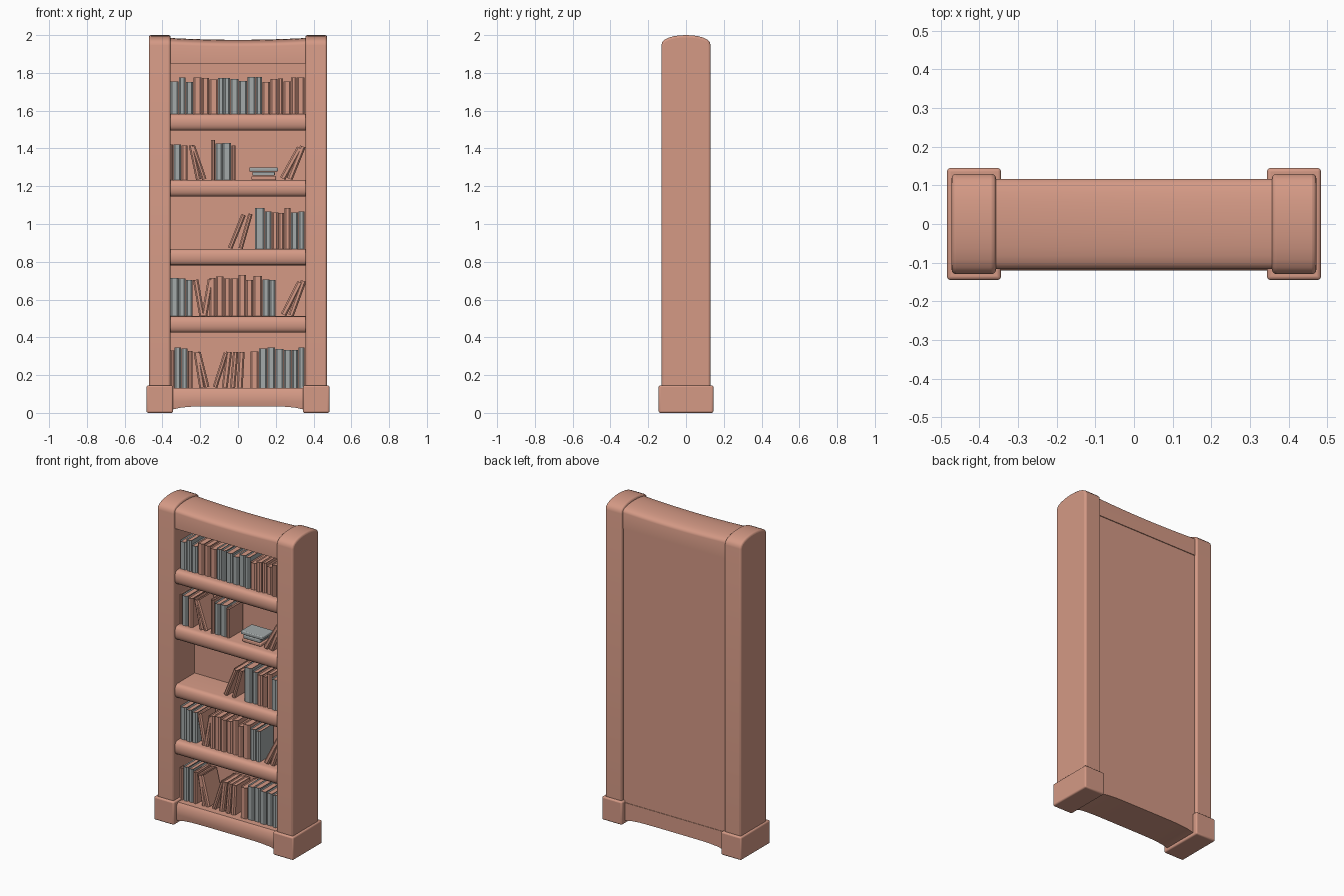
import bpy, bmesh, math, random
from mathutils import Matrix, Vector

if "Cube" in bpy.data.objects:
    bpy.data.objects.remove(bpy.data.objects["Cube"])

random.seed(4)


def material(name, rgb):
    m = bpy.data.materials.new(name)
    m.diffuse_color = (*rgb, 1)
    m.use_nodes = True
    m.node_tree.nodes["Principled BSDF"].inputs["Base Color"].default_value = m.diffuse_color
    return m


CLAY = material("clay", (0.66, 0.32, 0.235))
GREY = material("grey", (0.37, 0.40, 0.40))


def finish(name, bm, bevel=0.0):
    bmesh.ops.recalc_face_normals(bm, faces=bm.faces)
    me = bpy.data.meshes.new(name)
    bm.to_mesh(me)
    bm.free()
    ob = bpy.data.objects.new(name, me)
    bpy.context.collection.objects.link(ob)
    me.materials.append(CLAY)
    me.materials.append(GREY)
    if bevel:
        mod = ob.modifiers.new("soft edges", 'BEVEL')
        mod.width, mod.segments, mod.limit_method = bevel, 3, 'ANGLE'
        mod.angle_limit = math.radians(40)
    bpy.ops.object.select_all(action='DESELECT')
    bpy.context.view_layer.objects.active = ob
    ob.select_set(True)
    bpy.ops.object.shade_smooth_by_angle(angle=math.radians(40))
    return ob


def box(name, x, y, z, bevel=0.0):
    """Box from (low, high) pairs on each axis."""
    bm = bmesh.new()
    bmesh.ops.create_cube(bm, size=1)
    for v in bm.verts:
        v.co = [a + (b - a) * (c + 0.5) for (a, b), c in zip((x, y, z), v.co)]
    return finish(name, bm, bevel)


def loft(name, profile, x0, x1, steps=1, dz=lambda z, t: 0, bevel=0.0):
    """Sweep a (y, z) profile along x; dz shifts heights, t runs -1..1."""
    bm = bmesh.new()
    rings = []
    for i in range(steps + 1):
        t = 2 * i / steps - 1
        x = x0 + (x1 - x0) * i / steps
        rings.append([bm.verts.new((x, y, z + dz(z, t))) for y, z in profile])
    n = len(profile)
    for a, b in zip(rings, rings[1:]):
        for k in range(n):
            bm.faces.new((a[k], a[(k + 1) % n], b[(k + 1) % n], b[k]))
    bm.faces.new(rings[0])
    bm.faces.new(rings[-1])
    return finish(name, bm, bevel)


def arched(half, bottom, side, top, n=12):
    """Block profile with an arched upper edge."""
    angles = [math.pi * i / n for i in range(n + 1)]
    return [(half, bottom), (-half, bottom)] + [
        (-half * math.cos(a), side + (top - side) * abs(math.sin(a)) ** 0.8) for a in angles]


def lip_profile(z0, z1, n=10):
    """Board profile with a rounded front lip."""
    mid, r = (z0 + z1) / 2, (z1 - z0) / 2
    angles = [math.pi * k / n for k in range(n + 1)]
    return [(0.09, z1)] + [(-0.085 - 0.032 * abs(math.sin(a)) ** 0.7, mid + r * math.cos(a))
                           for a in angles] + [(0.09, z0)]


# Side posts with arched tops, and the feet
for side, s in (("left", -1), ("right", 1)):
    loft(side + "_post", arched(0.13, 0.1, 1.945, 2.0),
         *sorted((s * 0.357, s * 0.472)), bevel=0.012)
    box(side + "_foot", sorted((s * 0.344, s * 0.484)), (-0.145, 0.145), (0, 0.145), 0.009)

# Sagging top beam, back panel and arched bottom rail
loft("top_beam", arched(0.117, 1.85, 1.94, 1.975), -0.365, 0.365, 12,
     lambda z, t: 0.01 * t * t if z > 1.9 else 0)
box("back_panel", (-0.365, 0.365), (0.08, 0.112), (0.06, 1.92))
loft("bottom_rail", [(0.115, 0.035), (-0.115, 0.035), (-0.12, 0.06), (-0.12, 0.11),
                     (-0.105, 0.132), (0.115, 0.132)],
     -0.36, 0.36, 12, lambda z, t: -0.02 * t ** 6 if z < 0.04 else 0)

# Shelves
FLOORS = [0.132, 0.512, 0.868, 1.233, 1.582]
for i, z in enumerate(FLOORS[1:]):
    loft(f"shelf_{i + 1}", lip_profile(z - 0.087, z), -0.36, 0.36)


def book(bm, w, h, grey, mat, depth=0.14):
    """Book with a rounded spine facing -y and page block sunk into the top."""
    r = min(0.008, w * 0.3)
    f, b = -depth / 2, depth / 2
    outline = [(0, b), (0, f + r), (r, f), (w - r, f), (w, f + r), (w, b)]
    low = [bm.verts.new(mat @ Vector((x, y, 0))) for x, y in outline]
    top = [bm.verts.new(mat @ Vector((x, y, h))) for x, y in outline]
    n = len(outline)
    faces = [bm.faces.new((low[k], low[(k + 1) % n], top[(k + 1) % n], top[k]))
             for k in range(n)]
    cap = bm.faces.new(top)
    faces += [bm.faces.new(low[::-1]), cap]
    bmesh.ops.recalc_face_normals(bm, faces=faces)
    rim = bmesh.ops.inset_region(bm, faces=[cap], thickness=min(0.006, w * 0.2),
                                 depth=-0.006)["faces"]
    for fc in faces + rim:
        fc.material_index = grey
    cap.material_index = 0


def upright(bm, z, h, grey, x0, x1):
    """Fill a span with standing books of slightly varied size."""
    count = max(1, round((x1 - x0) / 0.04))
    parts = [random.uniform(0.8, 1.2) for _ in range(count)]
    x = x0
    for p in parts:
        w = (x1 - x0) * p / sum(parts)
        place = Matrix.Translation((x, random.uniform(-0.003, 0.006), z))
        book(bm, w - 0.002, h + random.uniform(-0.018, 0.012), grey, place)
        x += w


def fill(name, z, h, runs, leaning=()):
    """runs: first colour, then span edges with alternating colour.
    leaning: (lower corner x, degrees to the right)."""
    bm = bmesh.new()
    for grey, *edges in runs:
        for x0, x1 in zip(edges, edges[1:]):
            upright(bm, z, h, grey, x0, x1)
            grey = 1 - grey
    for x, deg in leaning:
        w = random.uniform(0.022, 0.032)
        m = Matrix.Translation((x, 0, z)) @ Matrix.Rotation(math.radians(deg), 4, 'Y')
        if deg > 0:
            m = m @ Matrix.Translation((-w, 0, 0))
        book(bm, w, h - 0.015, 0, m)
    finish(name, bm)


# Books, shelf by shelf
fill("bottom_books", FLOORS[0], 0.205, [(0, -.357, -.335, -.265, -.24), (0, .065, .11, .355)],
     [(-.205, -9), (-.178, -14), (-.11, 18)] + [(-.055 + .04 * k, 7 - 2 * k) for k in range(3)])
fill("lower_books", FLOORS[1], 0.208, [(1, -.357, -.24), (0, -.15, .13, .20)],
     [(-.205, -10), (-.163, 10), (.255, 27), (.295, 20)])
fill("middle_books", FLOORS[2], 0.205, [(1, .09, .18, .28, .355)], [(-.03, 22), (.025, 16)])
fill("upper_books", FLOORS[3], 0.2, [(0, -.357, -.342, -.30, -.265), (0, -.142, -.12, -.035, -.012)],
     [(-.222, -12), (-.19, -19), (.25, 29), (.288, 22)])
fill("top_books", FLOORS[4], 0.185, [(1, -.357, -.235, -.105, .13, .355)])

# Stack of lying books on the upper shelf
for i, (half, grey) in enumerate([(.065, 0), (.059, 1), (.076, 1)]):
    z = FLOORS[3] + 0.0225 * i
    ob = box(f"lying_book_{i + 1}", (.136 - half, .136 + half), (-0.06, 0.05), (z, z + 0.021), 0.005)
    for p in ob.data.polygons:
        p.material_index = grey
